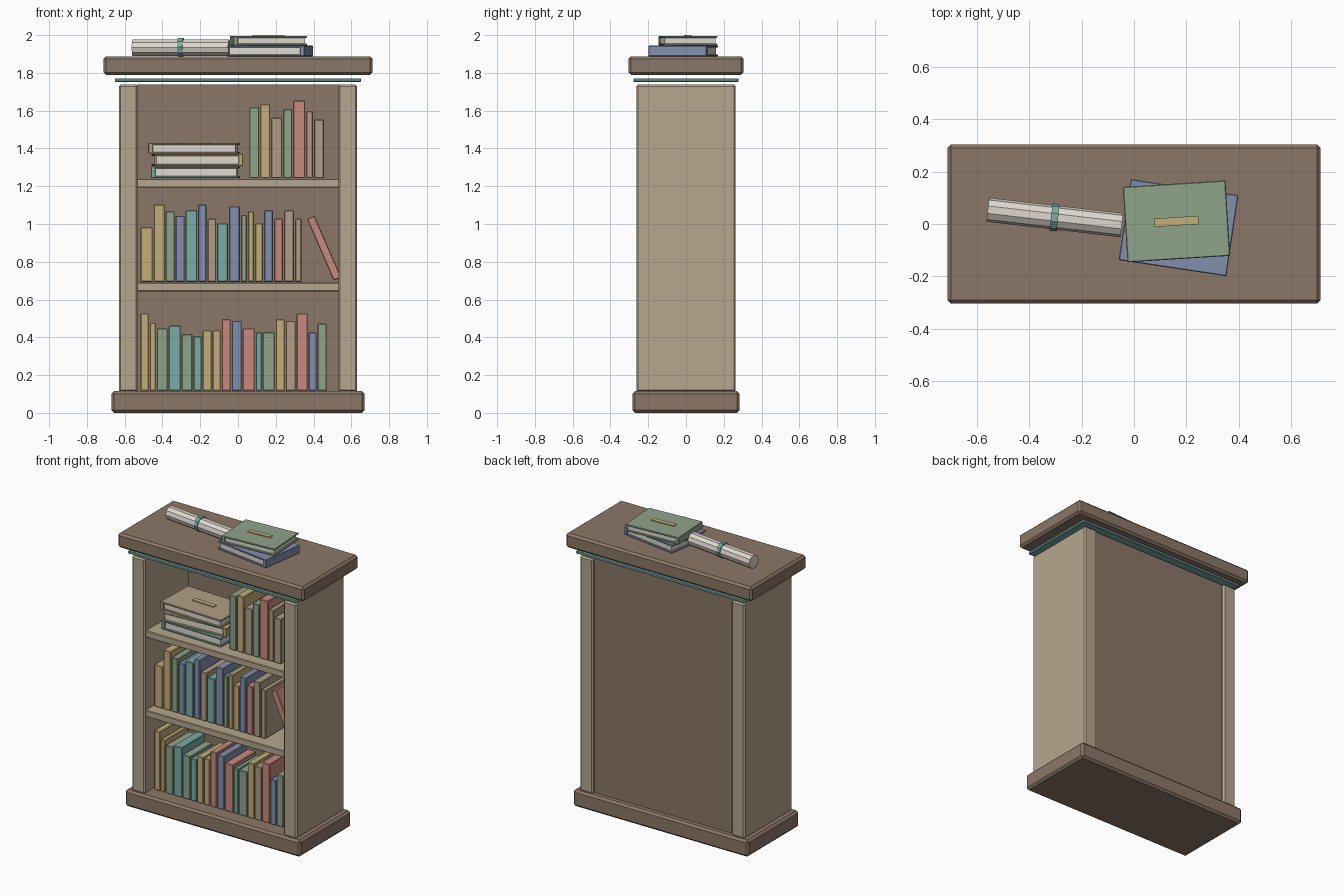
import bpy, bmesh, math
from mathutils import Matrix, Vector

if "Cube" in bpy.data.objects:
    bpy.data.objects.remove(bpy.data.objects["Cube"])


def material(name, rgb):
    m = bpy.data.materials.new(name)
    lin = [((c / 255 + 0.055) / 1.055) ** 2.4 for c in rgb]
    m.diffuse_color = (*lin, 1)
    m.use_nodes = True
    m.node_tree.nodes["Principled BSDF"].inputs["Base Color"].default_value = m.diffuse_color
    return m


DARK = material("dark wood", (139, 119, 103))
LIGHT = material("light wood", (182, 166, 142))
PAPER = material("paper", (222, 217, 207))
CLOTH = {
    "g": material("sage green", (143, 163, 138)),
    "y": material("ochre yellow", (196, 174, 122)),
    "b": material("slate blue", (132, 143, 174)),
    "t": material("teal", (122, 172, 165)),
    "r": material("dusty red", (200, 138, 126)),
    "n": material("tan cloth", (178, 158, 135)),
}


def add_box(bm, lo, hi, bevel=0.0, index=0):
    """Add a chamfered box spanning lo..hi to the bmesh."""
    lo, hi = Vector(lo), Vector(hi)
    part = bmesh.new()
    size = hi - lo
    mat = Matrix.Translation((lo + hi) / 2) @ Matrix.Diagonal((*size, 1))
    bmesh.ops.create_cube(part, size=1, matrix=mat)
    if bevel:
        bmesh.ops.bevel(part, geom=part.edges[:], offset=bevel, segments=1,
                        profile=0.5, affect='EDGES')
    for f in part.faces:
        f.material_index = index
    mesh = bpy.data.meshes.new("part")
    part.to_mesh(mesh)
    part.free()
    bm.from_mesh(mesh)
    bpy.data.meshes.remove(mesh)


def finish(name, bm, mats, loc=(0, 0, 0), rot=(0, 0, 0)):
    mesh = bpy.data.meshes.new(name)
    bm.to_mesh(mesh)
    bm.free()
    for m in mats:
        mesh.materials.append(m)
    ob = bpy.data.objects.new(name, mesh)
    ob.location, ob.rotation_euler = loc, rot
    bpy.context.collection.objects.link(ob)
    return ob


def box(name, lo, hi, mat, bevel=0.0, loc=(0, 0, 0), rot=(0, 0, 0)):
    bm = bmesh.new()
    add_box(bm, lo, hi, bevel)
    return finish(name, bm, [mat], loc, rot)


# Cabinet carcass
box("plinth", (-0.67, -0.283, 0), (0.67, 0.283, 0.115), DARK, 0.014)
box("top_board", (-0.712, -0.304, 1.788), (0.712, 0.304, 1.888), DARK, 0.014)
box("trim_strip", (-0.652, -0.277, 1.752), (0.652, 0.277, 1.771), CLOTH["t"], 0.004)
box("back_panel", (-0.535, 0.215, 0.11), (0.535, 0.24, 1.738), DARK)
for side, x in (("left", -0.581), ("right", 0.581)):
    box(side + "_side", (x - 0.05, -0.263, 0.11), (x + 0.05, 0.263, 1.738), LIGHT, 0.01)
for n, z in enumerate((0.643, 1.193)):
    box(f"shelf_{n + 1}", (-0.535, -0.25, z), (0.535, 0.22, z + 0.046), LIGHT, 0.004)


def book_row(name, x, z, pitches, heights, colours):
    """Stand a row of books side by side, spines to the front."""
    for n, (p, h, c) in enumerate(zip(pitches, heights, colours)):
        w = p / 100
        depth = 0.25 + 0.1 * (h / 100 - 0.3)
        box(f"{name}_{n + 1}", (x, -0.18, z), (x + w - 0.006, -0.18 + depth, z + h / 100),
            CLOTH[c], 0.004)
        x += w


# Upright books
book_row("lower_book", -0.515, 0.117,
         (4.8, 3.7, 6.3, 6.9, 6.3, 4.8, 5.3, 4.8, 5.3, 5.8, 6.9, 3.7, 6.9, 5.3, 5.8, 6.3, 4.8, 5.3),
         (41, 36, 33, 34.5, 30, 29, 32, 32, 38, 37, 33, 31, 31, 38, 37, 41, 31, 35.5),
         "yygtgtyyrbrtgynrbg")
book_row("middle_book", -0.515, 0.693,
         (6.9, 6.3, 5.3, 5.3, 6.6, 5.0, 5.1, 6.3, 6.3, 3.7, 3.7, 4.8, 5.3, 5.3, 5.8, 4.0),
         (29, 41, 37.5, 35, 38, 41, 33.5, 31, 40, 35.5, 37.5, 31, 38, 33.5, 38, 33.5),
         "yygbtbntbgyybrnn")
book_row("upper_book", 0.06, 1.243,
         (5.8, 5.8, 6.3, 5.3, 6.9, 4.2, 5.8), (37.5, 39, 32, 36.5, 41, 35.5, 31), "gyngrnn")

# Leaning book
box("leaning_book", (-0.022, -0.16, -0.178), (0.022, 0.09, 0.178), CLOTH["r"], 0.004,
    (0.456, 0, 0.872), (0, math.radians(-23.5), 0))


def flat_book(name, x, y, z, w, d, h, colour, turn, spine=-1, plate=False):
    """Lying book: two boards, a spine on one end and a recessed page block."""
    bm = bmesh.new()
    t = 0.01
    add_box(bm, (-w / 2, -d / 2, 0), (w / 2, d / 2, t), 0.003)
    add_box(bm, (-w / 2, -d / 2, h - t), (w / 2, d / 2, h), 0.003)
    s = sorted((spine * w / 2, spine * (w / 2 - 0.025)))
    add_box(bm, (s[0], -d / 2, 0.002), (s[1], d / 2, h - 0.002), 0.003)
    add_box(bm, (-w / 2 + 0.012, -d / 2 + 0.01, t), (w / 2 - 0.012, d / 2 - 0.01, h - t), 0, 1)
    if plate:
        add_box(bm, (-0.084, -0.016, h - 0.001), (0.084, 0.016, h + 0.006), 0, 2)
    finish(name, bm, [CLOTH[colour], PAPER, CLOTH["y"]], (x, y, z), (0, 0, math.radians(turn)))


# Stacked books on the upper shelf
flat_book("stack_bottom_book", -0.225, -0.035, 1.243, 0.465, 0.30, 0.062, "t", -1.5, -1)
flat_book("stack_middle_book", -0.215, -0.035, 1.308, 0.47, 0.29, 0.062, "y", 3, 1)
flat_book("stack_top_book", -0.233, -0.035, 1.372, 0.475, 0.29, 0.056, "n", -2, -1, True)

# Books lying on the top board
flat_book("top_blue_book", 0.17, -0.014, 1.888, 0.415, 0.312, 0.056, "b", -8.5, 1)
flat_book("top_green_book", 0.162, 0.01, 1.945, 0.392, 0.288, 0.049, "g", 3.6, -1, True)


def rod(name, centre, radius, length, mat, turn, sides=10):
    bm = bmesh.new()
    bmesh.ops.create_cone(bm, cap_ends=True, segments=sides, radius1=radius, radius2=radius,
                          depth=length, matrix=Matrix.Rotation(math.pi / 2, 4, 'Y'))
    finish(name, bm, [mat], centre, (0, 0, math.radians(turn)))


# Rolled paper with its ribbon
rod("paper_roll", (-0.302, 0.025, 1.934), 0.046, 0.515, PAPER, -6.6)
rod("roll_ribbon", (-0.303, 0.025, 1.936), 0.052, 0.027, CLOTH["t"], -6.6)
